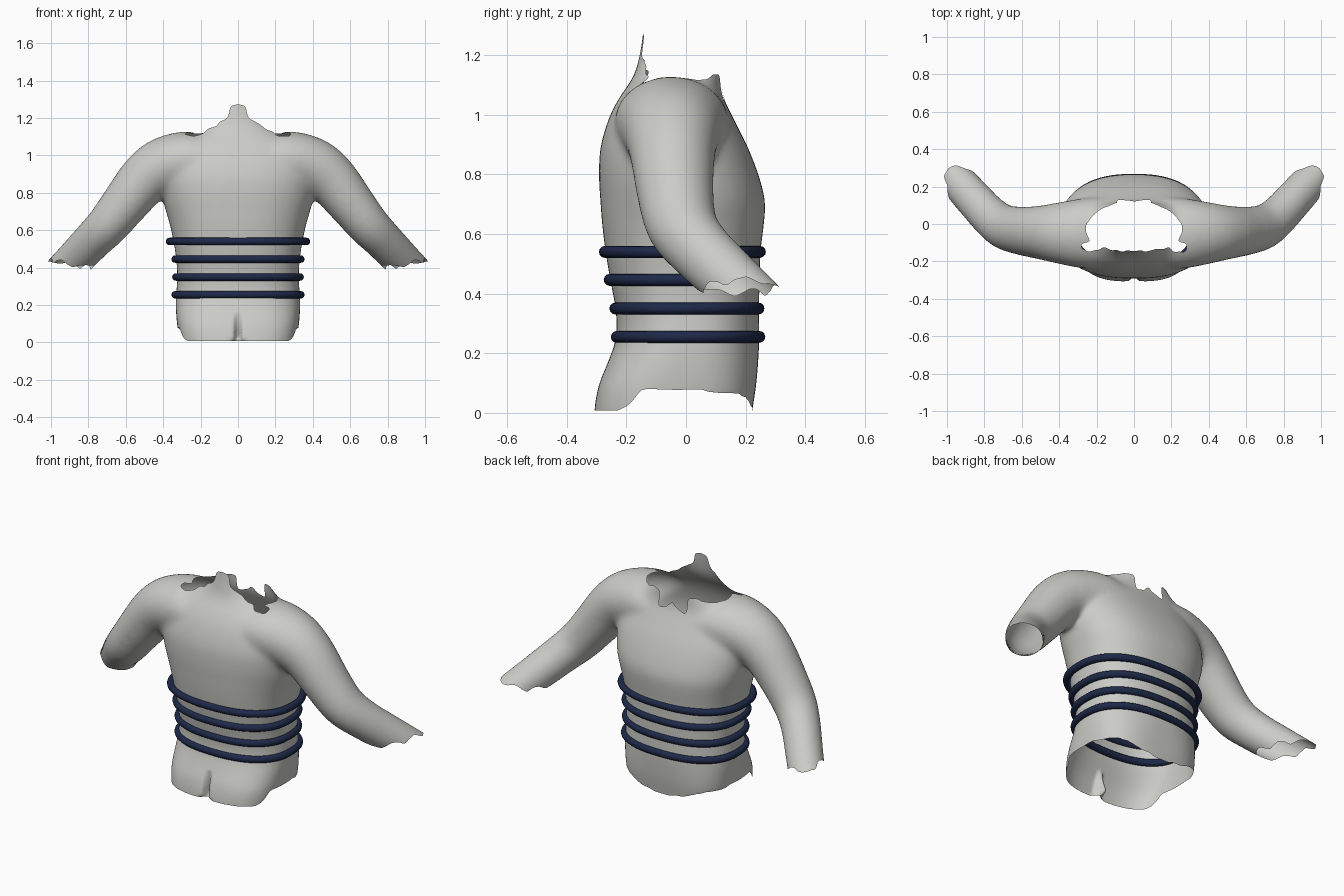
import bpy, bmesh, math
from mathutils import Vector

if "Cube" in bpy.data.objects:
    bpy.data.objects.remove(bpy.data.objects["Cube"])


def material(name, rgb):
    m = bpy.data.materials.new(name)
    m.diffuse_color = (*rgb, 1)
    m.use_nodes = True
    m.node_tree.nodes["Principled BSDF"].inputs["Base Color"].default_value = m.diffuse_color
    return m


GREY = material("warm_grey", (0.6, 0.6, 0.57))
NAVY = material("navy", (0.013, 0.022, 0.065))


def lerp_table(t, table):
    """Piecewise linear lookup in (key, value) pairs."""
    if t <= table[0][0]:
        return table[0][1]
    for (a, va), (b, vb) in zip(table, table[1:]):
        if t <= b:
            return va + (vb - va) * (t - a) / (b - a)
    return table[-1][1]


def spline(rows, steps=5):
    """Smooth in-between rows through the given rows."""
    out = []
    for i in range(len(rows) - 1):
        p0, p1, p2, p3 = rows[max(i - 1, 0)], rows[i], rows[i + 1], rows[min(i + 2, len(rows) - 1)]
        for k in range(steps):
            t = k / steps
            out.append(tuple(.5 * (2 * b + (c - a) * t + (2 * a - 5 * b + 4 * c - d) * t * t
                                   + (3 * b - a - 3 * c + d) * t ** 3)
                             for a, b, c, d in zip(p0, p1, p2, p3)))
    return out + [rows[-1]]


def oval(hx, y0, y1, z, n=72, e=2.4):
    """Rounded body cross-section between y0 and y1."""
    pts = []
    for i in range(n):
        a = 2 * math.pi * i / n
        c, s = math.cos(a), math.sin(a)
        pts.append(Vector((math.copysign(abs(c) ** (2 / e), c) * hx,
                           (y0 + y1) / 2 + math.copysign(abs(s) ** (2 / e), s) * (y1 - y0) / 2, z)))
    return pts


def loft(bm, rings, closed=False):
    vr = [[bm.verts.new(p) for p in r] for r in rings]
    n = len(vr[0])
    pairs = list(zip(vr, vr[1:])) + ([(vr[-1], vr[0])] if closed else [])
    for a, b in pairs:
        for i in range(n):
            j = (i + 1) % n
            bm.faces.new((a[i], a[j], b[j], b[i]))
    if not closed:
        bm.faces.new(vr[0])
        bm.faces.new(vr[-1])


def arm_rings(side):
    """Oval sections (x, y, z, thickness, depth) from shoulder to wrist."""
    path = spline([(.15, -.045, .99, .13, .19), (.27, -.05, .985, .155, .188),
                   (.4, -.048, .95, .155, .165), (.5, -.045, .88, .141, .144),
                   (.605, -.036, .752, .126, .13), (.695, -.014, .64, .115, .12),
                   (.775, .046, .558, .107, .108), (.876, .155, .452, .102, .102),
                   (1.02, .31, .30, .098, .098)])
    c = [Vector((side * p[0], p[1], p[2])) for p in path]
    rings = []
    for i, p in enumerate(path):
        t = (c[min(i + 1, len(c) - 1)] - c[max(i - 1, 0)]).normalized()
        u = t.cross(Vector((0, 1, 0))).normalized()
        v = t.cross(u)
        rings.append([c[i] + u * math.cos(k * math.pi / 16) * p[3] + v * math.sin(k * math.pi / 16) * p[4]
                      for k in range(32)])
    return rings


# Solid torso and arms, fused into one skin
sections = [(-.1, .30, -.31, .21), (.0, .31, -.31, .22), (.1, .325, -.294, .235),
            (.18, .332, -.262, .242), (.26, .332, -.235, .246), (.35, .325, -.235, .245),
            (.45, .33, -.253, .247), (.55, .345, -.27, .25), (.65, .367, -.282, .262),
            (.72, .388, -.287, .265), (.8, .405, -.292, .246), (.9, .41, -.287, .208),
            (1.0, .38, -.258, .158), (1.07, .33, -.222, .125), (1.12, .25, -.187, .12),
            (1.16, .19, -.168, .125), (1.2, .15, -.158, .13), (1.28, .12, -.145, .13),
            (1.38, .11, -.14, .13)]
bm = bmesh.new()
loft(bm, [oval(hx, y0, y1, z, e=lerp_table(z, [(.08, 3.0), (.25, 2.4)]))
          for z, hx, y0, y1 in spline(sections, 4)])
for side in (1, -1):
    loft(bm, arm_rings(side))
bmesh.ops.recalc_face_normals(bm, faces=bm.faces)
mesh = bpy.data.meshes.new("torso")
bm.to_mesh(mesh)
bm.free()
torso = bpy.data.objects.new("torso", mesh)
bpy.context.collection.objects.link(torso)
rem = torso.modifiers.new("fuse", "REMESH")
rem.mode = "VOXEL"
rem.voxel_size = 0.012
smo = torso.modifiers.new("soften", "SMOOTH")
smo.factor = 0.5
smo.iterations = 28
skin = bpy.data.meshes.new_from_object(torso.evaluated_get(bpy.context.evaluated_depsgraph_get()))
torso.modifiers.clear()
torso.data = skin

HEM = [(-.3, .008), (-.22, .015), (-.18, .035), (-.14, .088), (0, .082), (.17, .07), (.205, .05), (.23, 0)]
NAPE = [(0, 1.285), (.045, 1.28), (.058, 1.215), (.1, 1.19), (.15, 1.16), (.2, 1.125), (.26, 1.115)]


def torn_away(p):
    """True for points in the neck, hem and wrist openings."""
    x, y, z = abs(p.x), p.y, p.z
    if x > .6:
        return z < .408 + .25 * max(0, x - .84) + .012 * math.sin(38 * (x + y))
    if z < .3:
        return z < lerp_table(y, HEM)
    if z < .95 or x > .28:
        return False
    ragged = .005 * math.sin(70 * p.x + 1) + .003 * math.sin(110 * p.x)
    if y < -.1:
        return z > lerp_table(x, NAPE) + (ragged if x > .06 else 0)
    if y > .07 and x < .08:
        return z > 1.105 - .6 * x + ragged
    inside = (x / .25) ** 2 + ((y + .03) / .145) ** 2 < 1 + 5 * ragged
    return inside or z > 1.15


# Lower cleft, then the open ragged edges
bm = bmesh.new()
bm.from_mesh(skin)
for v in bm.verts:
    if v.co.z < .17 and v.co.y < -.1:
        v.co.y += .09 * min(1, (.17 - v.co.z) / .13) * math.exp(-(v.co.x / .012) ** 2)
bmesh.ops.delete(bm, geom=[v for v in bm.verts if torn_away(v.co)], context="VERTS")

# Keep only the largest connected piece
seen, best = set(), set()
for start in bm.verts:
    if start in seen:
        continue
    piece, stack = {start}, [start]
    while stack:
        for e in stack.pop().link_edges:
            for w in e.verts:
                if w not in piece:
                    piece.add(w)
                    stack.append(w)
    seen |= piece
    if len(piece) > len(best):
        best = piece
bmesh.ops.delete(bm, geom=[v for v in bm.verts if v not in best], context="VERTS")

# Even out the stair-steps along the edges
for _ in range(4):
    moves = {}
    for v in bm.verts:
        nb = [e.other_vert(v).co for e in v.link_edges if e.is_boundary]
        if len(nb) == 2:
            moves[v] = v.co * .5 + (nb[0] + nb[1]) * .25
    for v, co in moves.items():
        v.co = co
low = min(v.co.z for v in bm.verts)
for v in bm.verts:
    v.co.z -= low
for f in bm.faces:
    f.smooth = True
    f.material_index = 0
bm.to_mesh(skin)
bm.free()
skin.materials.clear()
skin.materials.append(GREY)

# Four bands around the waist
for i, (z, hx, y0, y1) in enumerate([(.255, .336, -.232, .246), (.35, .332, -.237, .243),
                                     (.446, .336, -.256, .246), (.54, .366, -.272, .248)]):
    r = 0.02
    path = oval(hx, y0, y1, z)
    rings = []
    for k, p in enumerate(path):
        t = (path[(k + 1) % 72] - path[k - 1]).normalized()
        out = t.cross(Vector((0, 0, 1)))
        rings.append([p + out * r * math.cos(a * math.pi / 6) + Vector((0, 0, r * math.sin(a * math.pi / 6)))
                      for a in range(12)])
    bm = bmesh.new()
    loft(bm, rings, closed=True)
    bmesh.ops.recalc_face_normals(bm, faces=bm.faces)
    for f in bm.faces:
        f.smooth = True
    band = bpy.data.meshes.new(f"waist_band_{i + 1}")
    bm.to_mesh(band)
    bm.free()
    band.materials.append(NAVY)
    bpy.context.collection.objects.link(bpy.data.objects.new(band.name, band))
